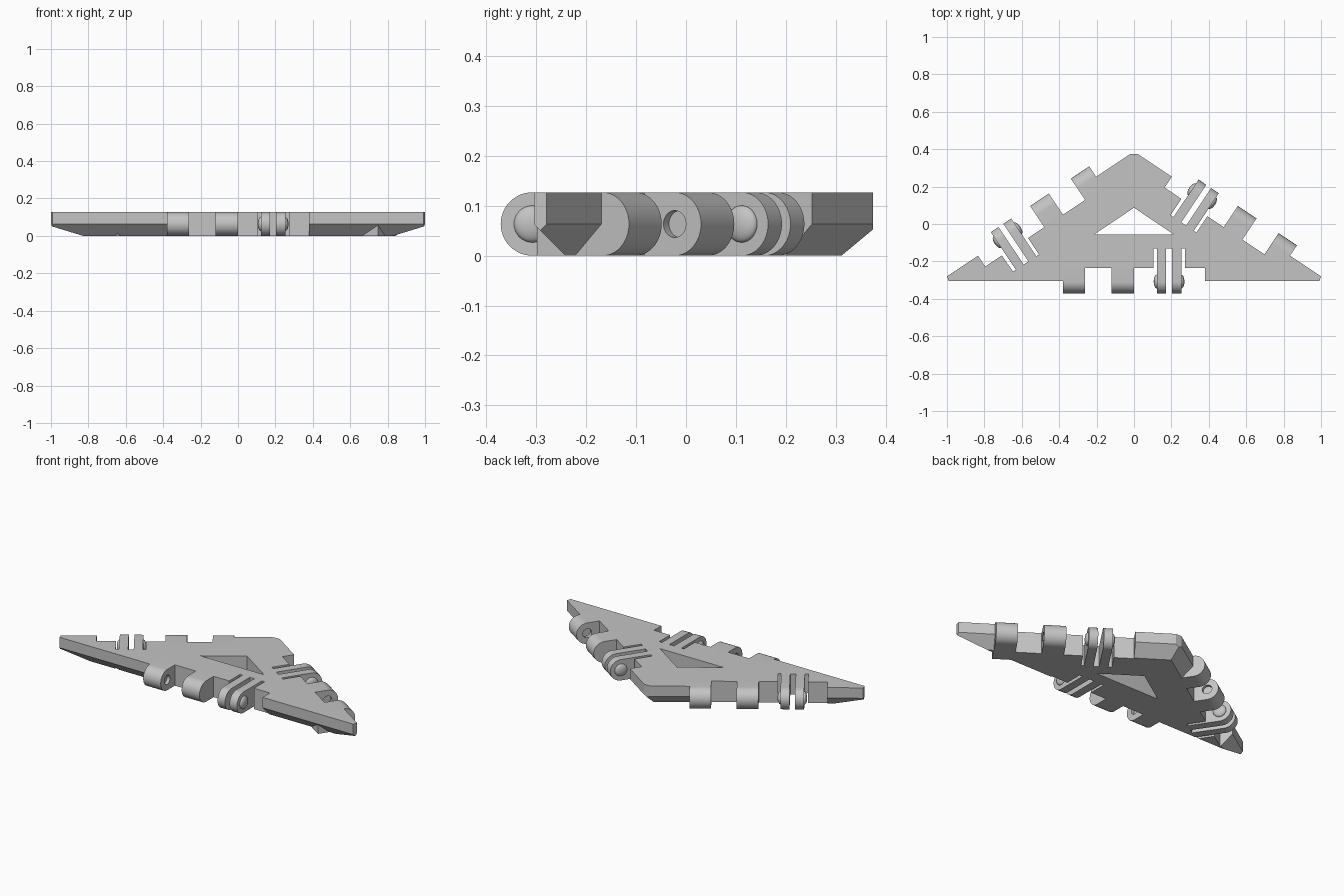
import bpy
import bmesh
import math
from mathutils import Matrix, Vector

if "Cube" in bpy.data.objects:
    bpy.data.objects.remove(bpy.data.objects["Cube"], do_unlink=True)

HEIGHT = 0.127
MID = HEIGHT / 2
FRONT, APEX, CORNER = -0.305, 0.388, 1.037
SLOPE = math.atan2(APEX - FRONT, CORNER)

grey = bpy.data.materials.new("light_grey")
grey.use_nodes = True
grey.diffuse_color = (0.55, 0.55, 0.55, 1)
grey.node_tree.nodes["Principled BSDF"].inputs["Base Color"].default_value = (0.55, 0.55, 0.55, 1)

# Edge frames: local x runs along the edge, local y points into the plate
side_y = (APEX + FRONT) / 2
frames = {
    "front": Matrix.Translation((0, FRONT, 0)),
    "left": Matrix.Translation((CORNER / 2, side_y, 0)) @ Matrix.Rotation(math.pi - SLOPE, 4, "Z"),
    "right": Matrix.Translation((-CORNER / 2, side_y, 0)) @ Matrix.Rotation(math.pi + SLOPE, 4, "Z"),
}


def finish(name, bm, matrix=Matrix()):
    bmesh.ops.transform(bm, matrix=matrix, verts=bm.verts)
    bmesh.ops.recalc_face_normals(bm, faces=bm.faces)
    mesh = bpy.data.meshes.new(name)
    bm.to_mesh(mesh)
    bm.free()
    mesh.materials.append(grey)
    ob = bpy.data.objects.new(name, mesh)
    bpy.context.collection.objects.link(ob)
    return ob


def activate(ob):
    bpy.ops.object.select_all(action="DESELECT")
    ob.select_set(True)
    bpy.context.view_layer.objects.active = ob


def box(name, x0, x1, y0, y1, z0, z1, matrix=Matrix()):
    bm = bmesh.new()
    bmesh.ops.create_cube(bm, size=1)
    fit = Matrix.Translation(((x0 + x1) / 2, (y0 + y1) / 2, (z0 + z1) / 2))
    fit = fit @ Matrix.Diagonal((x1 - x0, y1 - y0, z1 - z0, 1))
    return finish(name, bm, matrix @ fit)


def prism(name, points, axis, start, end, matrix=Matrix()):
    """Extrude a closed outline along x or z."""
    bm = bmesh.new()
    at = (lambda p: (start, *p)) if axis == "x" else (lambda p: (*p, start))
    face = bm.faces.new([bm.verts.new(at(p)) for p in points])
    step = (end - start, 0, 0) if axis == "x" else (0, 0, end - start)
    new = bmesh.ops.extrude_face_region(bm, geom=[face])["geom"]
    bmesh.ops.translate(bm, vec=step, verts=[v for v in new if isinstance(v, bmesh.types.BMVert)])
    return finish(name, bm, matrix)


def cut(target, cutter):
    mod = target.modifiers.new("cut", "BOOLEAN")
    mod.operation = "DIFFERENCE"
    mod.solver = "EXACT"
    mod.object = cutter
    activate(target)
    bpy.ops.object.modifier_apply(modifier=mod.name)
    bpy.data.objects.remove(cutter, do_unlink=True)


def rounded_arm(name, x0, x1, depth, matrix):
    """Arm with a half-round outer end."""
    arc = [math.radians(90 + 180 * i / 24) for i in range(25)]
    outline = [(MID * math.cos(a) - 0.003, MID + MID * math.sin(a)) for a in arc]
    return prism(name, outline + [(depth, 0), (depth, HEIGHT)], "x", x0, x1, matrix)


# Triangular plate: a block trimmed by its sides, lower bevels and blunt tips
planes = []
for m in frames.values():
    rot = m.to_3x3()
    planes.append((m.translation, rot @ Vector((0, -1, 0))))
    planes.append((m.translation + Vector((0, 0, MID)), rot @ Vector((0, -1, -1))))
planes.append((Vector((0, 0.375, 0)), Vector((0, 1, 0))))
for s in (-1, 1):
    planes.append((Vector((s * 0.995, -0.293, 0)),
                   Vector((s * math.cos(SLOPE / 2), -math.sin(SLOPE / 2), 0))))
bm = bmesh.new()
bmesh.ops.create_cube(bm, size=1)
bmesh.ops.transform(bm, matrix=Matrix.Translation((0, 0, MID)) @ Matrix.Diagonal((4, 4, HEIGHT, 1)),
                    verts=bm.verts)
for point, normal in planes:
    res = bmesh.ops.bisect_plane(bm, geom=bm.verts[:] + bm.edges[:] + bm.faces[:],
                                 plane_co=point, plane_no=normal.normalized(), clear_outer=True)
    rim = [e for e in res["geom_cut"] if isinstance(e, bmesh.types.BMEdge)]
    bmesh.ops.holes_fill(bm, edges=rim, sides=0)
plate = finish("triangle_plate", bm)

# Central triangular opening
cut(plate, prism("opening_cutter", [(-0.215, -0.057), (0.215, -0.057), (0, 0.087)], "z", -0.1, 0.3))

# Recess and three slots in each edge
for m in frames.values():
    cut(plate, box("recess_cutter", -0.38, 0.38, -0.2, 0.07, -0.1, 0.3, m))
    for x0, x1 in ((0.105, 0.122), (0.172, 0.203), (0.253, 0.272)):
        cut(plate, box("slot_cutter", x0, x1, -0.2, 0.175, -0.1, 0.3, m))

# Hinge parts on each edge
smooth = []
for side, m in frames.items():
    # Two thick lugs with facing sockets
    for label, x0, x1, socket in (("outer", -0.38, -0.262, -0.262), ("inner", -0.12, 0, -0.12)):
        lug = rounded_arm(f"{side}_{label}_lug", x0, x1, 0.155, m)
        bm = bmesh.new()
        place = Matrix.Translation((socket, -0.003, MID)) @ Matrix.Rotation(math.pi / 2, 4, "Y")
        bmesh.ops.create_cone(bm, cap_ends=True, segments=32, radius1=0.027, radius2=0.027, depth=0.04)
        cut(lug, finish("socket_cutter", bm, m @ place))
        smooth.append(lug)
    # Two thin prongs with rounded snap knobs on their outer faces
    for label, x0, x1, knob_x in (("first", 0.122, 0.172, 0.122), ("second", 0.203, 0.253, 0.253)):
        smooth.append(rounded_arm(f"{side}_{label}_prong", x0, x1, 0.1, m))
        bm = bmesh.new()
        bmesh.ops.create_uvsphere(bm, u_segments=32, v_segments=16, radius=0.037)
        place = Matrix.Translation((knob_x, -0.003, MID)) @ Matrix.Diagonal((0.45, 1, 1, 1))
        smooth.append(finish(f"{side}_{label}_knob", bm, m @ place))

for ob in smooth:
    activate(ob)
    bpy.ops.object.shade_smooth_by_angle(angle=math.radians(30))
